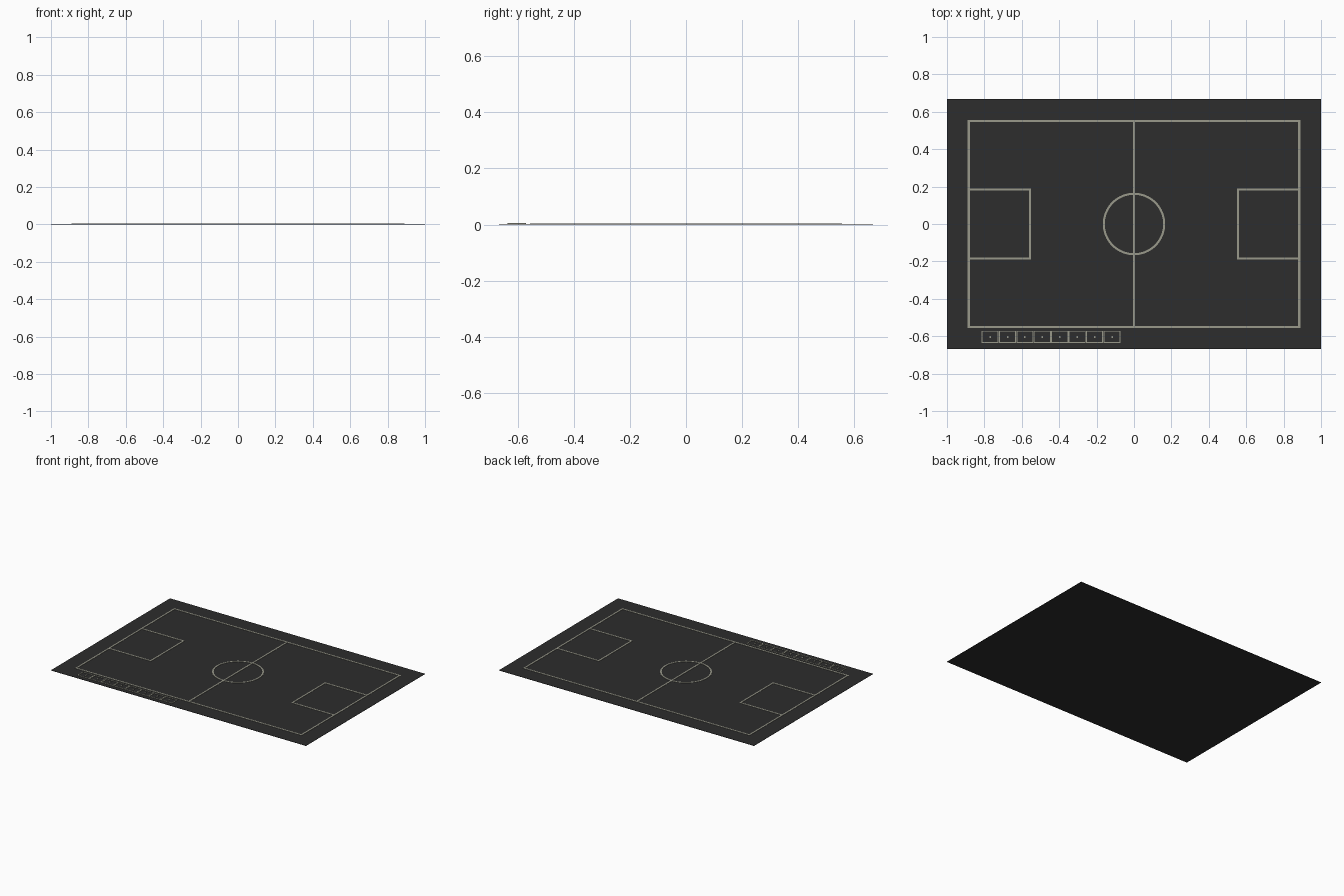
import bpy, bmesh, math

if "Cube" in bpy.data.objects:
    bpy.data.objects.remove(bpy.data.objects["Cube"])


def material(name, color):
    m = bpy.data.materials.new(name)
    m.diffuse_color = (*color, 1)
    m.use_nodes = True
    m.node_tree.nodes["Principled BSDF"].inputs["Base Color"].default_value = m.diffuse_color
    return m


DARK = material("charcoal", (0.026, 0.026, 0.026))
CHALK = material("chalk grey", (0.32, 0.32, 0.26))
TOP = 0.002  # top of the field slab


def finish(name, bm, mat):
    me = bpy.data.meshes.new(name)
    bmesh.ops.recalc_face_normals(bm, faces=bm.faces)
    bm.to_mesh(me)
    bm.free()
    me.materials.append(mat)
    ob = bpy.data.objects.new(name, me)
    bpy.context.collection.objects.link(ob)
    return ob


def slab(bm, x0, x1, y0, y1, z0, z1):
    vs = bmesh.ops.create_cube(bm, size=1)["verts"]
    for v in vs:
        v.co.x = x1 if v.co.x > 0 else x0
        v.co.y = y1 if v.co.y > 0 else y0
        v.co.z = z1 if v.co.z > 0 else z0


def frame(bm, x0, x1, y0, y1, w, z1):
    """Rectangular outline of width w, measured inward from its outer edge."""
    rings = []
    for z in (TOP, z1):
        for d in (0, w):
            rings.append([bm.verts.new((x, y, z)) for x, y in (
                (x0 + d, y0 + d), (x1 - d, y0 + d), (x1 - d, y1 - d), (x0 + d, y1 - d))])
    bridge(bm, rings)


def bridge(bm, rings):
    """Close a flat band from lower outer, lower inner, upper outer, upper inner rings."""
    lo, li, uo, ui = rings
    n = len(lo)
    for a, b in ((lo, uo), (uo, ui), (ui, li), (li, lo)):
        for i in range(n):
            j = (i + 1) % n
            bm.faces.new((a[i], a[j], b[j], b[i]))


W = 0.011     # line width
LINE = 0.004  # top of the lines

# field
bm = bmesh.new()
slab(bm, -1, 1, -0.667, 0.667, 0, TOP)
finish("field", bm, DARK)

# boundary
bm = bmesh.new()
frame(bm, -0.889, 0.889, -0.556, 0.556, W, LINE)
finish("boundary_line", bm, CHALK)

# halfway line
bm = bmesh.new()
slab(bm, -W / 2, W / 2, -0.546, 0.546, TOP, LINE)
finish("halfway_line", bm, CHALK)

# goal areas, left and right
for side, name in ((-1, "left_goal_area"), (1, "right_goal_area")):
    bm = bmesh.new()
    x0, x1 = sorted((side * 0.889, side * 0.55))
    frame(bm, x0, x1, -0.189, 0.189, W, LINE)
    finish(name, bm, CHALK)

# centre circle
bm = bmesh.new()
N = 64
rings = [[bm.verts.new((r * math.cos(2 * math.pi * i / N), r * math.sin(2 * math.pi * i / N), z))
          for i in range(N)] for z in (TOP, LINE) for r in (0.167, 0.156)]
bridge(bm, rings)
finish("centre_circle", bm, CHALK)

# row of eight bench boxes, each with a small plain mark
PITCH = 0.0931
for i in range(8):
    x = -0.815 + PITCH * i
    bm = bmesh.new()
    frame(bm, x, x + 0.0915, -0.636, -0.571, 0.005, 0.005)
    cx = x + 0.0458
    slab(bm, cx - 0.004, cx + 0.004, -0.61, -0.598, TOP, 0.005)
    finish(f"bench_box_{i + 1}", bm, CHALK)
